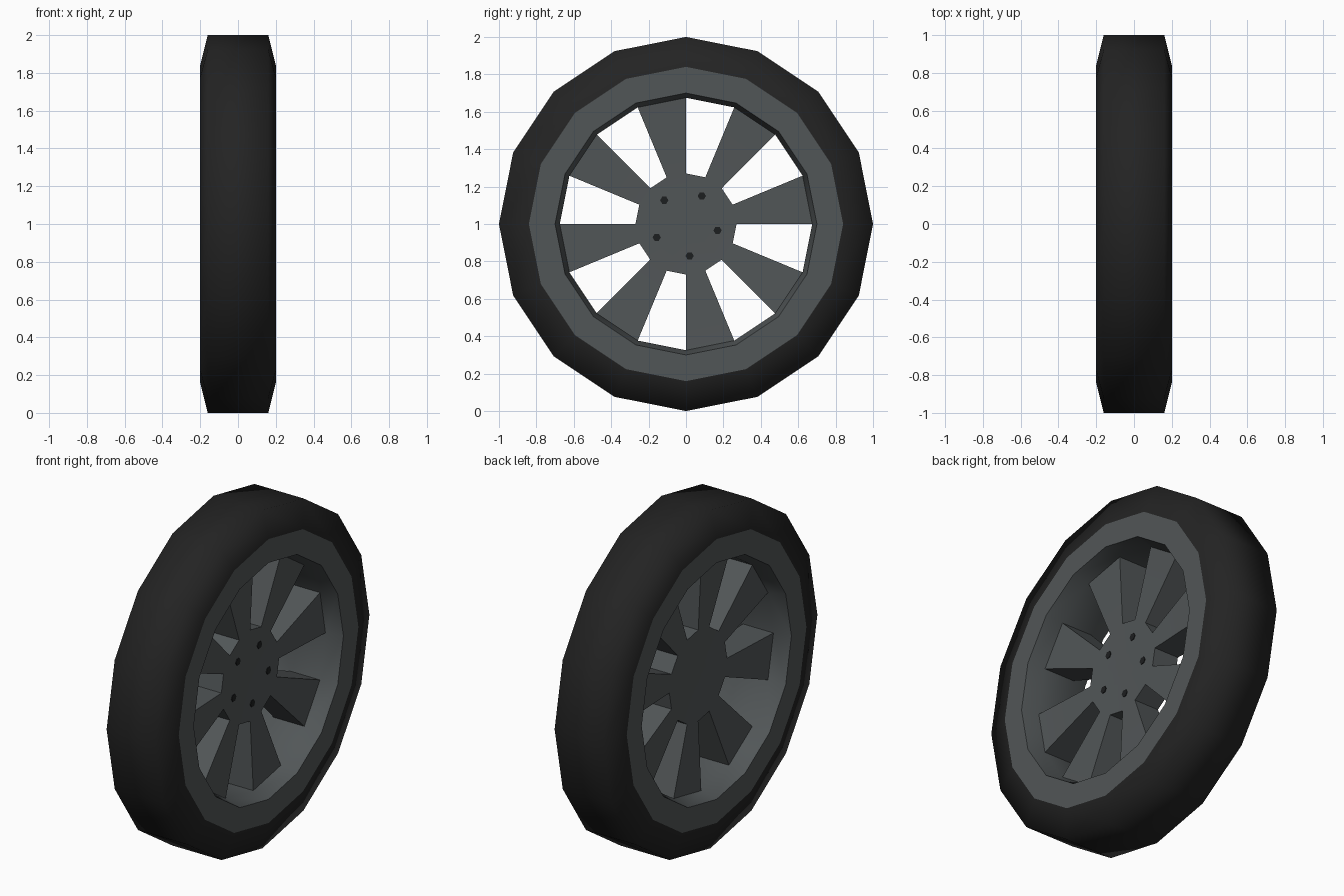
import bpy, bmesh, math

if "Cube" in bpy.data.objects:
    bpy.data.objects.remove(bpy.data.objects["Cube"])

N = 16                      # sides of the wheel
STEP = 2 * math.pi / N


def material(name, rgb):
    m = bpy.data.materials.new(name)
    m.diffuse_color = (*rgb, 1)
    m.use_nodes = True
    m.node_tree.nodes["Principled BSDF"].inputs["Base Color"].default_value = m.diffuse_color
    return m


rubber = material("black rubber", (0.017, 0.017, 0.017))
metal = material("grey metal", (0.083, 0.093, 0.096))
dark = material("dark bolt", (0.012, 0.013, 0.014))


def finish(bm, name, mat, angle):
    bmesh.ops.remove_doubles(bm, verts=bm.verts, dist=1e-5)
    bmesh.ops.recalc_face_normals(bm, faces=bm.faces)
    me = bpy.data.meshes.new(name)
    bm.to_mesh(me)
    bm.free()
    me.materials.append(mat)
    ob = bpy.data.objects.new(name, me)
    bpy.context.collection.objects.link(ob)
    bpy.ops.object.select_all(action='DESELECT')
    ob.select_set(True)
    bpy.context.view_layer.objects.active = ob
    bpy.ops.object.shade_smooth_by_angle(angle=math.radians(angle))
    return ob


def point(p, k):
    """Profile point (x, radius) turned to side k, counted from the top towards +y."""
    x, r = p
    return (x, r * math.sin(k * STEP), 1 + r * math.cos(k * STEP))


def face(bm, *pts):
    bm.faces.new([bm.verts.new(p) for p in pts])


def strip(bm, a, b, k):
    """One sector of the band between profile points a and b."""
    face(bm, point(a, k), point(a, k + 1), point(b, k + 1), point(b, k))


# Tyre: turned profile with sloping sidewalls
bm = bmesh.new()
tyre = [(-0.2, 0.84), (-0.16, 1.0), (0.16, 1.0), (0.2, 0.84)]
for k in range(N):
    for a, b in zip(tyre, tyre[1:]):
        strip(bm, a, b, k)
finish(bm, "tyre", rubber, 80)

# Rim: flange, dished lip, eight spokes and hub, the same on both sides
bm = bmesh.new()
FLANGE, LIP, SEAT, HUB = (0.2, 0.84), (0.2, 0.70), (0.1, 0.675), (0.08, 0.27)
flip = lambda p: (-p[0], p[1])
for k in range(N):
    spoke = k % 2 == 1
    for f in (lambda p: p, flip):
        strip(bm, f(FLANGE), f(LIP), k)
        strip(bm, f(LIP), f(SEAT), k)
        if spoke:
            strip(bm, f(SEAT), f(HUB), k)
        face(bm, point(f(HUB), k), point(f(HUB), k + 1), (f(HUB)[0], 0, 1))
    if not spoke:
        # walls of the opening
        strip(bm, SEAT, flip(SEAT), k)
        strip(bm, HUB, flip(HUB), k)
        for j in (k, k + 1):
            face(bm, point(SEAT, j), point(HUB, j), point(flip(HUB), j), point(flip(SEAT), j))
finish(bm, "rim", metal, 50)

# Bolts: five thin dark plates on the outer hub face
bm = bmesh.new()
for i in range(5):
    t = math.radians(29.5 + 72 * i)
    cy, cz = 0.172 * math.sin(t), 1 + 0.172 * math.cos(t)
    ring = lambda x: [(x, cy + 0.022 * math.cos(s * math.pi / 3), cz + 0.022 * math.sin(s * math.pi / 3))
                      for s in range(6)]
    lo, hi = ring(0.079), ring(0.084)
    face(bm, *hi)
    face(bm, *lo)
    for s in range(6):
        face(bm, lo[s], lo[(s + 1) % 6], hi[(s + 1) % 6], hi[s])
finish(bm, "bolts", dark, 30)
